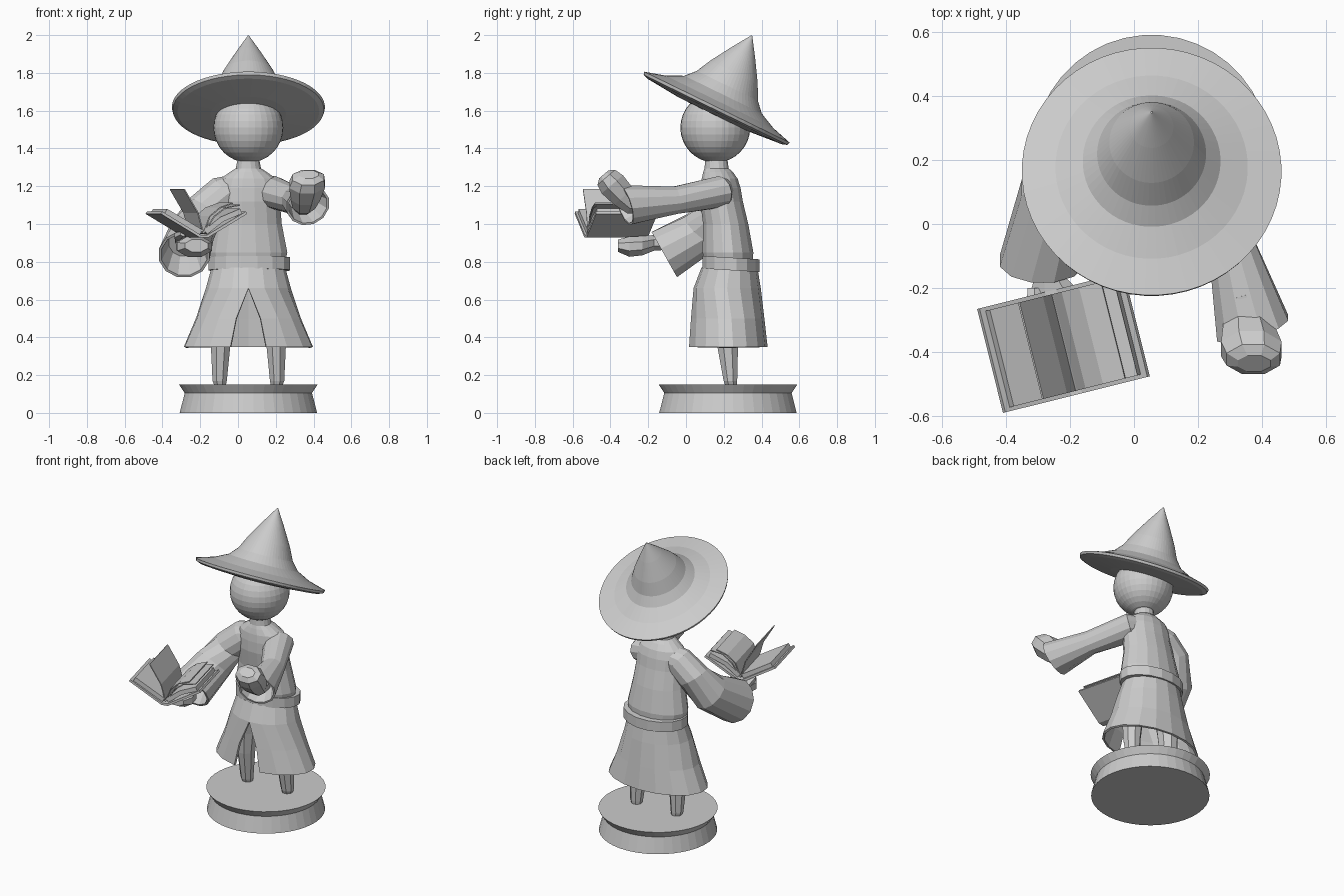
import bpy, bmesh, math
from mathutils import Vector, Matrix

cube = bpy.data.objects.get("Cube")
if cube:
    bpy.data.objects.remove(cube, do_unlink=True)

stone = bpy.data.materials.new("plain grey")
stone.use_nodes = True
GREY = (0.6, 0.6, 0.6, 1)
stone.diffuse_color = GREY
stone.node_tree.nodes["Principled BSDF"].inputs["Base Color"].default_value = GREY
MID = 0.055  # centre line of the body
UP = (0, 0, 1)


def finish(name, bm):
    bmesh.ops.recalc_face_normals(bm, faces=bm.faces)
    mesh = bpy.data.meshes.new(name)
    bm.to_mesh(mesh)
    bm.free()
    mesh.materials.append(stone)
    obj = bpy.data.objects.new(name, mesh)
    bpy.context.collection.objects.link(obj)
    return obj


def loft(name, sections, sides=10):
    """Skin elliptical sections: (centre, width, depth, facing direction)."""
    bm = bmesh.new()
    rings = []
    for centre, w, d, facing in sections:
        t = Vector(facing).normalized()
        side = (Vector((1, 0, 0)) - t * t.x).normalized()
        other = t.cross(side)
        angles = [math.tau * (i + 0.5) / sides for i in range(sides)]
        rings.append([bm.verts.new(Vector(centre) + side * math.cos(a) * w
                                   + other * math.sin(a) * d) for a in angles])
    for a, b in zip(rings, rings[1:]):
        for i in range(sides):
            j = (i + 1) % sides
            bm.faces.new((a[i], a[j], b[j], b[i]))
    bm.faces.new(rings[0][::-1])
    bm.faces.new(rings[-1])
    return finish(name, bm)


def turned(name, profile, origin, axis, sides, oval=1):
    """Round part from (radius, height) points along an axis."""
    t = Vector(axis).normalized()
    return loft(name, [(Vector(origin) + t * h, r, r * oval, t) for r, h in profile], sides)


def sleeve(name, sections):
    """Loft with a hollow cuff at its last section."""
    c, w, d, t = sections[-1]
    back = Vector(c) - Vector(t).normalized() * 0.13
    return loft(name, sections + [(c, w * 0.9, d * 0.9, t), (back, w * 0.6, d * 0.6, t)], 12)


def sheet(name, points, half_length, thickness):
    """Folded sheet of the book, swept along the spine."""
    bm = bmesh.new()
    rows = [[bm.verts.new((u, v, z)) for u, z in points] for v in (-half_length, half_length)]
    for i in range(len(points) - 1):
        bm.faces.new((rows[0][i], rows[0][i + 1], rows[1][i + 1], rows[1][i]))
    obj = finish(name, bm)
    obj.matrix_world = Matrix.Translation((-0.22, -0.37, 0)) @ Matrix.Rotation(math.radians(14), 4, "Z")
    mod = obj.modifiers.new("thickness", "SOLIDIFY")
    mod.thickness = thickness
    mod.offset = 0


# Plinth
turned("plinth", [(0.365, 0), (0.338, 0.105), (0.368, 0.15)], (MID, 0.222, 0), UP, 40)

# Head
bm = bmesh.new()
bmesh.ops.create_uvsphere(bm, u_segments=32, v_segments=16, radius=0.185,
                          matrix=Matrix.Translation((MID, 0.155, 1.51)))
finish("head", bm)

# Pointed hat, tilted back, with a slightly oval brim
turned("hat", [(0.1, -0.04), (0.2, -0.038), (0.375, -0.022), (0.4, -0.012), (0.405, 0.004),
               (0.3, 0.035), (0.215, 0.078), (0.17, 0.13), (0.132, 0.21),
               (0.068, 0.32), (0.003, 0.425)], (MID, 0.162, 1.615), (0, 0.438, 0.899), 56, 1.06)

# Tunic, with sloping shoulders and collar
tunic = [(0.8, 0.225, 0.2, 0.132), (0.85, 0.222, 0.21, 0.137), (1.0, 0.21, 0.18, 0.122),
         (1.12, 0.188, 0.17, 0.115), (1.19, 0.183, 0.17, 0.108), (1.24, 0.178, 0.15, 0.097),
         (1.275, 0.17, 0.1, 0.08), (1.295, 0.162, 0.068, 0.065), (1.36, 0.16, 0.055, 0.058)]
loft("tunic", [((MID, y, z), w, d, UP) for z, y, w, d in tunic], 16)

# Belt
tilt = (0, 0.06, 1)
loft("belt", [((MID + 0.005, 0.238, z), 0.22, 0.155, tilt) for z in (0.755, 0.822)], 16)

# Robe skirt, open at the front in a tapering slit
bm = bmesh.new()
rows = []
for z, y, w, d, gap in [(0.77, 0.23, 0.195, 0.148, 0), (0.66, 0.218, 0.225, 0.178, 0),
                        (0.5, 0.218, 0.28, 0.197, 0.065), (0.35, 0.22, 0.345, 0.212, 0.095)]:
    start = math.asin(gap / w)
    row = []
    for i in range(17):
        a = start + (math.tau - 2 * start) * i / 16
        row.append(bm.verts.new((MID + w * math.sin(a), y - d * math.cos(a), z)))
    rows.append(row)
for a, b in zip(rows, rows[1:]):
    for i in range(16):
        bm.faces.new((a[i], a[i + 1], b[i + 1], b[i]))
bmesh.ops.remove_doubles(bm, verts=bm.verts, dist=0.0005)
skirt = finish("robe_skirt", bm)
skirt.modifiers.new("thickness", "SOLIDIFY").thickness = 0.014

# Legs
for side, name in ((-1, "right_leg"), (1, "left_leg")):
    loft(name, [((MID + side * x, y, z), w, d, UP) for x, y, z, w, d in
                [(0.15, 0.238, 0.148, 0.034, 0.033), (0.152, 0.235, 0.17, 0.041, 0.039),
                 (0.147, 0.22, 0.36, 0.056, 0.06), (0.14, 0.22, 0.5, 0.066, 0.072),
                 (0.1, 0.225, 0.75, 0.085, 0.09)]], 8)

# Left arm reaching forward
sleeve("left_sleeve", [((0.08, 0.182, 1.185), 0.085, 0.075, (1, -0.3, -0.1)),
                       ((0.18, 0.18, 1.17), 0.095, 0.085, (0.6, -0.7, -0.2)),
                       ((0.3, -0.06, 1.125), 0.075, 0.075, (0.4, -0.9, -0.1)),
                       ((0.37, -0.325, 1.1), 0.12, 0.112, (0.3, -0.93, -0.3))])
raised = (0, -0.65, 0.76)
loft("left_hand", [((0.34, -0.2, 1.09), 0.045, 0.045, (0, -1, 0)),
                   ((0.35, -0.285, 1.1), 0.065, 0.055, (0, -0.85, 0.5)),
                   ((0.357, -0.33, 1.145), 0.085, 0.072, raised),
                   ((0.366, -0.39, 1.21), 0.102, 0.08, raised),
                   ((0.372, -0.422, 1.247), 0.09, 0.066, raised),
                   ((0.375, -0.435, 1.263), 0.055, 0.035, raised)], 8)

# Right arm, bent to carry the book
sleeve("right_sleeve", [((0.02, 0.182, 1.185), 0.085, 0.075, (-1, -0.1, -0.3)),
                        ((-0.07, 0.182, 1.165), 0.1, 0.09, (-0.7, -0.1, -0.6)),
                        ((-0.17, 0.165, 1.08), 0.105, 0.1, (-0.5, -0.15, -0.8)),
                        ((-0.24, 0.09, 0.965), 0.12, 0.125, (-0.3, -0.6, -0.7)),
                        ((-0.285, -0.115, 0.838), 0.138, 0.142, (0, -0.87, -0.49))])
forward = (0, -1, 0)
loft("right_hand", [((x, y, z), w, d, forward) for x, y, z, w, d in
                    [(-0.27, -0.03, 0.91, 0.045, 0.045), (-0.26, -0.17, 0.9, 0.055, 0.045),
                     (-0.24, -0.23, 0.885, 0.095, 0.055), (-0.23, -0.3, 0.88, 0.1, 0.058),
                     (-0.22, -0.36, 0.885, 0.065, 0.035)]], 8)
loft("right_thumb", [((-0.31, -0.2, 0.91), 0.025, 0.025, forward),
                     ((-0.31, -0.27, 0.94), 0.03, 0.025, forward),
                     ((-0.29, -0.32, 0.95), 0.018, 0.016, forward)], 6)

# Open book
sheet("book_cover", [(-0.232, 1.06), (-0.02, 0.935), (0.02, 0.935), (0.232, 1.06)], 0.167, 0.015)
sheet("left_page_block", [(-0.205, 1.068), (-0.012, 0.957)], 0.155, 0.028)
sheet("right_page_block", [(0.012, 0.957), (0.1, 1.025), (0.205, 1.068)], 0.155, 0.028)
sheet("standing_page", [(0, 0.95), (-0.03, 1.06), (-0.105, 1.185)], 0.155, 0.006)
for i in range(2):
    sheet("turning_page", [(0, 0.95), (0.06 - 0.025 * i, 1.04), (0.12 - 0.03 * i, 1.085),
                           (0.2 - 0.04 * i, 1.1 + 0.01 * i)], 0.155, 0.006)
